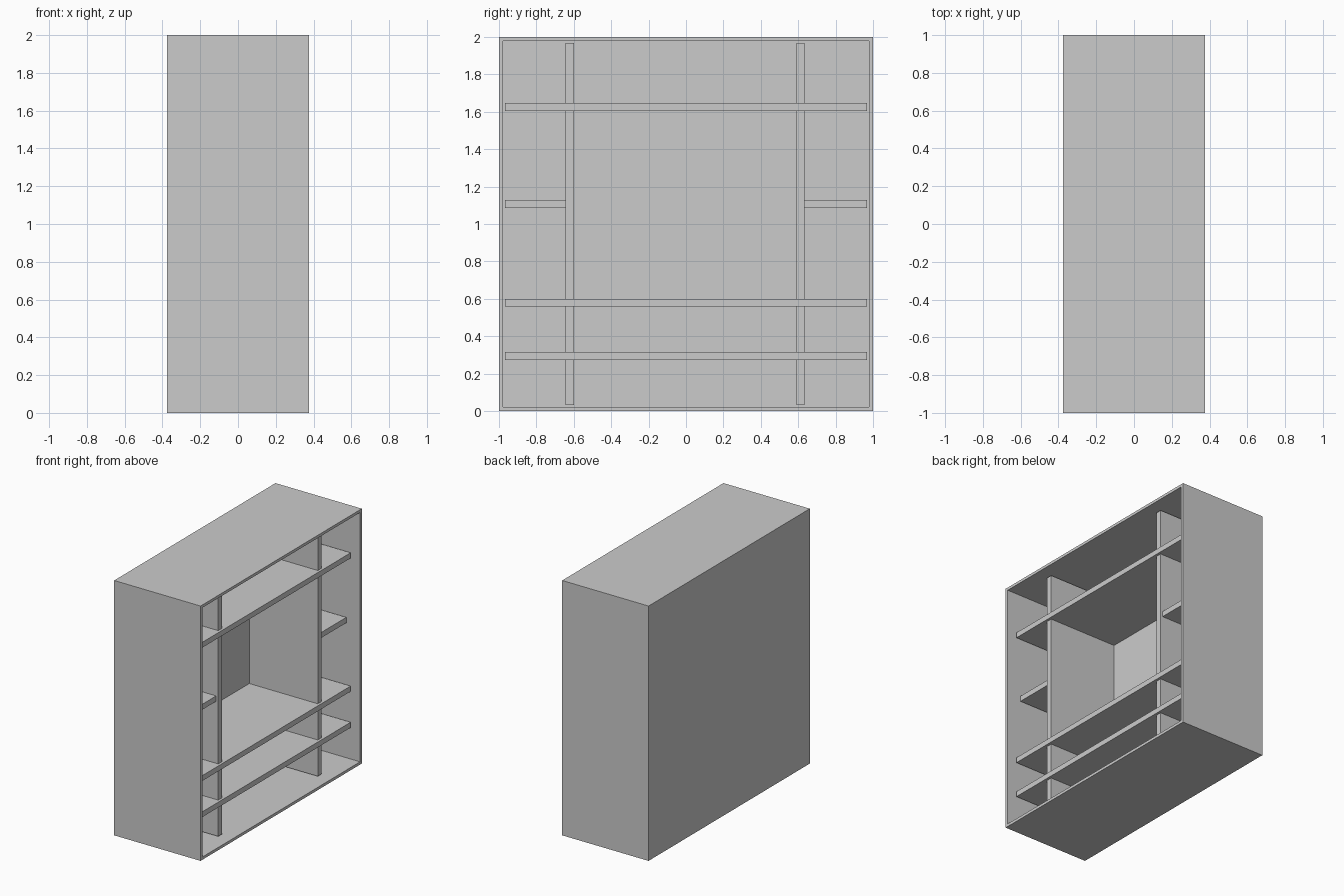
import bpy, bmesh

if "Cube" in bpy.data.objects:
    bpy.data.objects.remove(bpy.data.objects["Cube"])

BACK = -0.315   # inner face of the back panel
IN = 0.969      # inner half width of the case


def add_object(name, bm):
    mesh = bpy.data.meshes.new(name)
    bm.to_mesh(mesh)
    bm.free()
    obj = bpy.data.objects.new(name, mesh)
    bpy.context.collection.objects.link(obj)
    return obj


def box_bm(x0, x1, y0, y1, z0, z1):
    bm = bmesh.new()
    bmesh.ops.create_cube(bm, size=1)
    for v in bm.verts:
        v.co.x = x1 if v.co.x > 0 else x0
        v.co.y = y1 if v.co.y > 0 else y0
        v.co.z = z1 if v.co.z > 0 else z0
    return bm


def board(name, front, y0, y1, z0, z1):
    return add_object(name, box_bm(BACK, front, y0, y1, z0, z1))


# Case: solid box with the +x face inset and pushed in to the back panel
bm = box_bm(-0.375, 0.375, -1, 1, 0, 2)
bm.normal_update()
opening = max(bm.faces, key=lambda f: f.calc_center_median().x)
bmesh.ops.inset_region(bm, faces=[opening], thickness=1 - IN)
res = bmesh.ops.extrude_face_region(bm, geom=[opening])
for v in [g for g in res["geom"] if isinstance(g, bmesh.types.BMVert)]:
    v.co.x = BACK
if opening.is_valid:
    bmesh.ops.delete(bm, geom=[opening], context='FACES_ONLY')
bmesh.ops.recalc_face_normals(bm, faces=bm.faces)
add_object("cabinet_case", bm)

# Full-width shelves
for name, z0, z1 in (("top", 1.604, 1.646), ("middle", 0.558, 0.60), ("bottom", 0.274, 0.316)):
    board(name + "_long_shelf", 0.30, -IN, IN, z0, z1)

# Upright dividers, running full height behind the shelf edges,
# with a short shelf between each one and the side wall
board("left_divider", 0.28, -0.645, -0.60, 0.031, 1.969)
board("right_divider", 0.28, 0.59, 0.634, 0.031, 1.969)
board("left_short_shelf", 0.262, -IN, -0.645, 1.086, 1.129)
board("right_short_shelf", 0.262, 0.634, IN, 1.086, 1.129)
